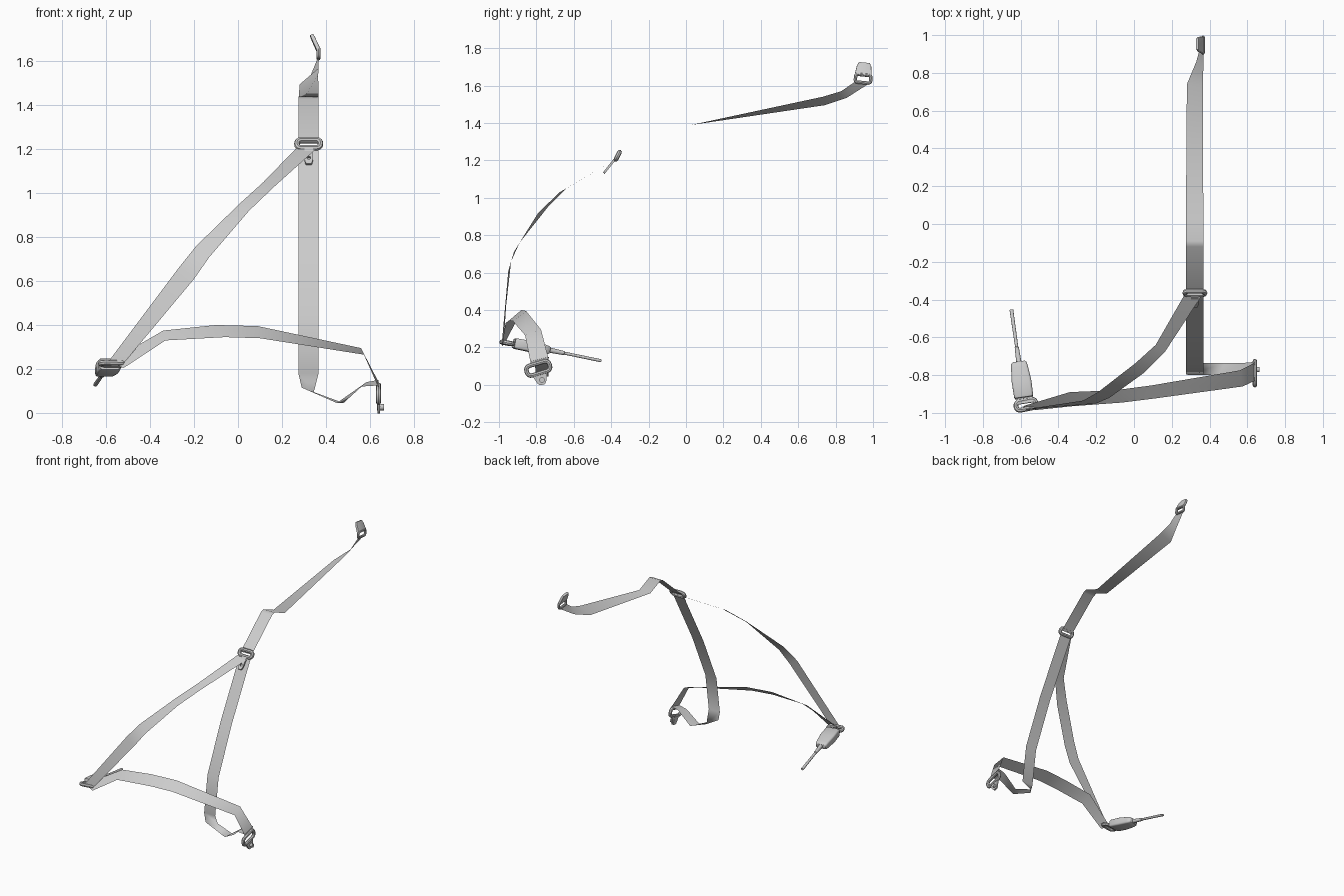
import bpy, bmesh, math
from mathutils import Vector, Matrix

if "Cube" in bpy.data.objects:
    bpy.data.objects.remove(bpy.data.objects["Cube"])


def finish(name, bm, angle=40):
    bmesh.ops.recalc_face_normals(bm, faces=bm.faces)
    me = bpy.data.meshes.new(name)
    bm.to_mesh(me)
    bm.free()
    ob = bpy.data.objects.new(name, me)
    bpy.context.collection.objects.link(ob)
    bpy.ops.object.select_all(action='DESELECT')
    bpy.context.view_layer.objects.active = ob
    ob.select_set(True)
    bpy.ops.object.shade_smooth_by_angle(angle=math.radians(angle))
    return ob


def frame(origin, u, v):
    """Local x runs along u, local y along v."""
    u = Vector(u).normalized()
    v = Vector(v)
    v = (v - u * v.dot(u)).normalized()
    return Matrix.Translation(origin) @ Matrix((u, v, u.cross(v))).transposed().to_4x4()


def skin(bm, rings, wrap=False, caps=False):
    """Join equal closed rings of points with quads."""
    vs = [[bm.verts.new(p) for p in r] for r in rings]
    n = len(vs[0])
    for i in range(len(vs) if wrap else len(vs) - 1):
        a, b = vs[i], vs[(i + 1) % len(vs)]
        for j in range(n):
            k = (j + 1) % n
            bm.faces.new((a[j], a[k], b[k], b[j]))
    if caps:
        bm.faces.new(vs[0])
        bm.faces.new(vs[-1])


def rounded(a, b, r, steps=4):
    """Rounded rectangle as (point, outward normal) pairs."""
    out = []
    for q, (sx, sy) in enumerate(((1, 1), (-1, 1), (-1, -1), (1, -1))):
        for s in range(steps + 1):
            t = math.pi / 2 * (q + s / steps)
            n = Vector((math.cos(t), math.sin(t), 0))
            out.append((Vector((sx * (a - r), sy * (b - r), 0)) + n * r, n))
    return out


def strap(name, sections):
    bm = bmesh.new()
    rows = [[bm.verts.new(p) for p in s] for s in sections]
    for a, b in zip(rows, rows[1:]):
        bm.faces.new((a[0], a[1], b[1], b[0]))
    return finish(name, bm, 150)


def ring(name, mat, a, b, r, tube):
    bm = bmesh.new()
    w = Vector((0, 0, 1))
    loops = []
    for p, n in rounded(a - tube, b - tube, r):
        angs = [2 * math.pi * k / 8 for k in range(8)]
        loops.append([mat @ (p + tube * (n * math.cos(t) + w * math.sin(t))) for t in angs])
    skin(bm, loops, wrap=True)
    return finish(name, bm)


def tab(name, mat, w0, w1, length, hole, thick=0.012):
    """Tapered plate with a round hole, running along local y."""
    bm = bmesh.new()
    outer = []
    c = Vector((0, length * 0.68, 0))
    for p, n in rounded(1, 1, 0.5):
        t = (p.y + 1) / 2
        outer.append(Vector((p.x * (w0 + (w1 - w0) * t), t * length, 0)))
    m = len(outer)
    inner = [c + hole * Vector((math.cos((i + .5) * 2 * math.pi / m),
                                math.sin((i + .5) * 2 * math.pi / m), 0)) for i in range(m)]
    up = Vector((0, 0, thick / 2))
    skin(bm, [[mat @ (p + s * up) for p in loop] for loop, s in
              ((outer, 1), (inner, 1), (inner, -1), (outer, -1))], wrap=True)
    return finish(name, bm)


def loft(name, mat, sections):
    """Rounded box along local y from (distance, half width, half thickness, corner)."""
    bm = bmesh.new()
    skin(bm, [[mat @ Vector((p.x, d, p.y)) for p, n in rounded(a, b, r, 3)]
              for d, a, b, r in sections], caps=True)
    return finish(name, bm)


# Webbing
strap("shoulder_strap", [
    ((-.60, -.985, .22), (-.53, -.975, .215)),
    ((-.27, -.935, .66), (-.20, -.95, .61)),
    ((-.19, -.89, .76), (-.13, -.92, .71)),
    ((.01, -.735, .955), (.05, -.79, .92)),
    ((.115, -.64, 1.05), (.165, -.675, 1.03)),
    ((.27, -.37, 1.21), (.365, -.37, 1.21))])
strap("lap_strap", [
    ((-.59, -.965, .23), (-.52, -.985, .205)),
    ((-.34, -.89, .375), (-.33, -.965, .33)),
    ((-.10, -.88, .40), (-.06, -.945, .345)),
    ((.09, -.855, .395), (.10, -.925, .34)),
    ((.56, -.775, .295), (.575, -.86, .265)),
    ((.64, -.735, .14), (.64, -.83, .115))])


def level(y, z):
    return ((.275, y, z), (.367, y, z))


strap("upper_strap", [
    level(-.36, 1.225), level(-.12, 1.43), level(-.09, 1.44), level(.03, 1.39),
    ((.28, .74, 1.495), (.365, .73, 1.54)),
    ((.33, .86, 1.535), (.367, .83, 1.57)),
    ((.364, .985, 1.615), (.367, .91, 1.625))])
strap("retractor_strap", [
    level(-.365, 1.215), level(-.60, .79), level(-.755, .45), level(-.795, .18),
    ((.29, -.80, .115), (.345, -.735, .095)),
    ((.45, -.80, .045), (.48, -.735, .045)),
    ((.56, -.81, .12), (.585, -.735, .14)),
    ((.64, -.83, .125), (.64, -.73, .15))])

# Shoulder guide
ring("guide_ring", frame((.322, -.365, 1.225), (1, 0, 0), (0, .45, .9)), .066, .034, .018, .013)
tab("guide_tab", frame((.322, -.375, 1.213), (1, 0, 0), (0, -.62, -.78)), .021, .018, .103, .009)

# Floor anchor
ring("anchor_ring", frame((.64, -.79, .088), (0, .95, .28), (0, -.28, .95)), .076, .039, .022, .012)
tab("anchor_tab", frame((.64, -.785, .07), (0, 1, .25), (0, .25, -1)), .045, .02, .072, .006)
bm = bmesh.new()
bmesh.ops.create_cone(bm, cap_ends=True, segments=12, radius1=.014, radius2=.014, depth=.032,
                      matrix=Matrix.Translation((.648, -.77, .026)) @ Matrix.Rotation(math.pi / 2, 4, 'Y'))
finish("anchor_bolt", bm)

# Upper anchor
ring("upper_anchor_ring", frame((.366, .947, 1.637), (0, 1, -.1), (0, .1, 1)), .05, .03, .012, .009)
loft("upper_anchor_tab", frame((.366, .947, 1.652), (0, 1, -.1), (-.45, 0, 1)),
     [(0, .046, .009, .004), (.055, .039, .009, .004), (.075, .03, .008, .004)])

# Buckle: tongue, body, cable
axis = Vector((-.14, .96, -.19))
ring("tongue_ring", frame((-.572, -.957, .224), (.97, .2, -.02), axis), .066, .036, .02, .013)
loft("tongue_plate", frame((-.577, -.95, .227), (.97, .15, 0), axis),
     [(0, .05, .006, .003), (.08, .036, .006, .003)])
loft("buckle_body", frame((-.583, -.92, .222), (.98, .14, 0), axis),
     [(0, .046, .024, .010), (.01, .051, .028, .012), (.09, .052, .029, .012),
      (.165, .045, .025, .012), (.188, .041, .021, .01), (.195, .034, .016, .01)])
loft("buckle_button", frame((-.583, -.926, .224), (.98, .14, 0), axis),
     [(0, .034, .008, .005), (.02, .034, .008, .005)])
loft("buckle_cable", frame((-.609, -.735, .187), (.98, .14, 0), (-.17, .96, -.2)),
     [(0, .014, .014, .013), (.085, .011, .011, .0105), (.088, .008, .008, .0075),
      (.10, .0085, .008, .0075), (.29, .010, .008, .0075)])
